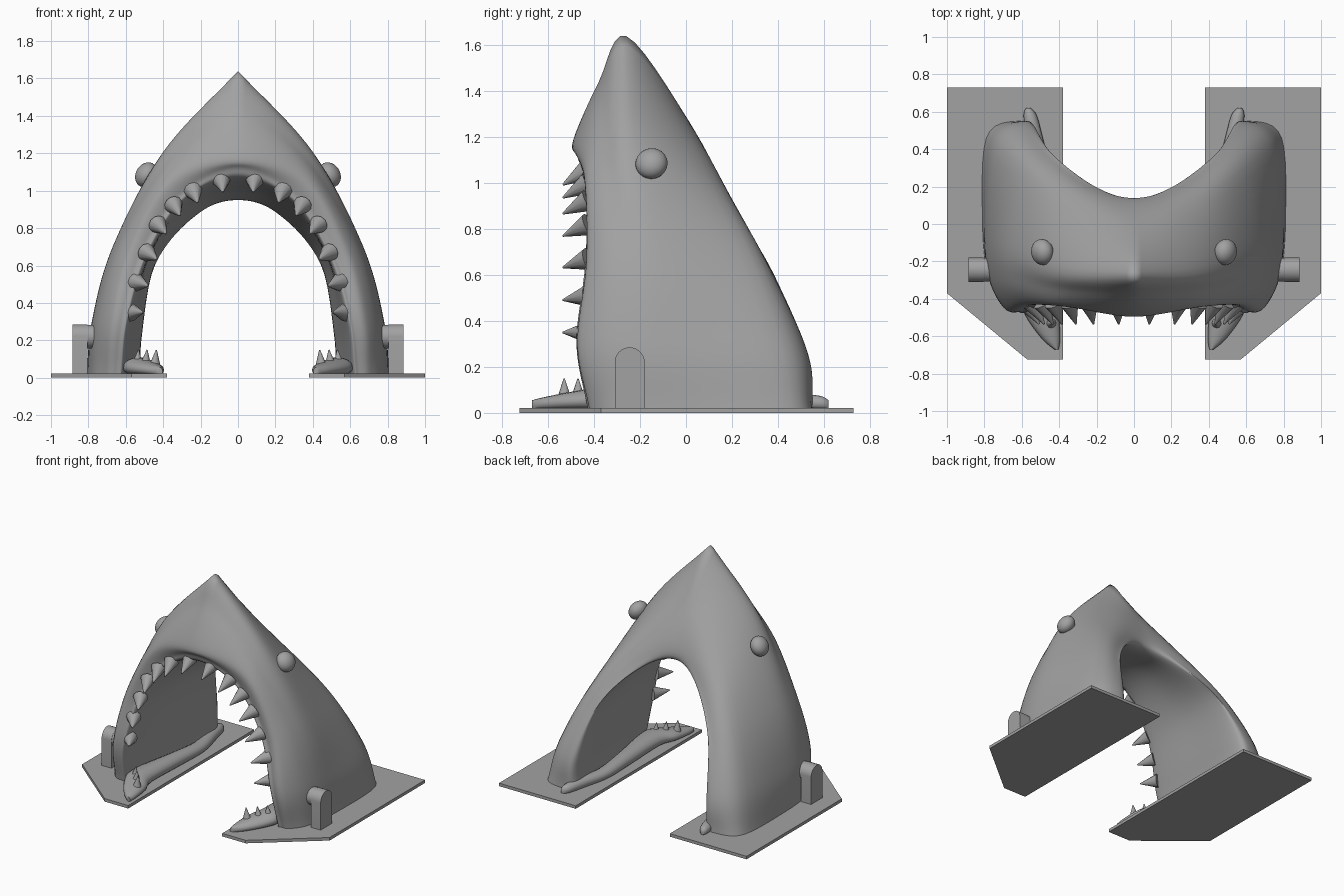
import bpy
import bmesh
import math
from mathutils import Vector, Matrix

cube = bpy.data.objects.get("Cube")
if cube:
    bpy.data.objects.remove(cube, do_unlink=True)

# one grey for the whole sculpture
grey = bpy.data.materials.new("stone grey")
grey.use_nodes = True
COLOUR = (0.36, 0.36, 0.36, 1)
grey.diffuse_color = COLOUR
grey.node_tree.nodes["Principled BSDF"].inputs["Base Color"].default_value = COLOUR


def finish(name, bm, angle=40):
    """Turn a bmesh into an object mirrored to the other side."""
    bmesh.ops.recalc_face_normals(bm, faces=bm.faces)
    mesh = bpy.data.meshes.new(name)
    bm.to_mesh(mesh)
    bm.free()
    mesh.materials.append(grey)
    for poly in mesh.polygons:
        poly.use_smooth = True
    mesh.set_sharp_from_angle(angle=math.radians(angle))
    obj = bpy.data.objects.new(name, mesh)
    bpy.context.collection.objects.link(obj)
    mirror = obj.modifiers.new("Mirror", "MIRROR")
    mirror.use_clip = True
    return obj


def spline(a, b, c, d, t):
    return 0.5 * (2 * b + (c - a) * t + (2 * a - 5 * b + 4 * c - d) * t * t
                  + (3 * b - a - 3 * c + d) * t ** 3)


def sample(pts, steps, before, after):
    """Smooth open curve through the points, with given phantom ends."""
    p = [before] + pts + [after]
    out = [spline(*p[i:i + 4], k / steps)
           for i in range(len(p) - 3) for k in range(steps)]
    return out + [pts[-1]]


def loft(bm, rings, cap_start=True, cap_end=True):
    rows = [[bm.verts.new(co) for co in ring] for ring in rings]
    n = len(rows[0])
    for low, high in zip(rows, rows[1:]):
        for i in range(n):
            j = (i + 1) % n
            bm.faces.new((low[i], low[j], high[j], high[i]))
    if cap_start:
        bm.faces.new(rows[0])
    if cap_end:
        bm.faces.new(rows[-1])


# head: guide curves rise from the foot to the centre line
guides = {
    "gum": [(.61, -.38, .02), (.58, -.425, .3), (.48, -.4, .65), (.28, -.4, .95), (0, -.42, 1.06)],
    "lip": [(.65, -.42, .02), (.62, -.47, .3), (.525, -.43, .65), (.31, -.43, .98), (0, -.475, 1.12)],
    "muzzle": [(.71, -.4, .02), (.69, -.45, .3), (.59, -.42, .68), (.36, -.44, 1.06), (0, -.49, 1.19)],
    "cheek": [(.78, -.28, .02), (.76, -.3, .32), (.64, -.31, .72), (.37, -.36, 1.16), (0, -.38, 1.44)],
    "ridge": [(.81, 0, .02), (.78, -.05, .3), (.665, -.11, .7), (.4, -.22, 1.2), (0, -.26, 1.64)],
    "flank": [(.79, .46, .02), (.73, .41, .3), (.57, .28, .68), (.34, .13, 1.01), (0, 0, 1.29)],
    "back": [(.62, .55, .02), (.575, .53, .26), (.455, .37, .62), (.23, .2, .91), (0, .135, 1.02)],
    "inner back": [(.52, .48, .02), (.515, .45, .22), (.435, .32, .63), (.21, .16, .88), (0, .08, .95)],
    "inner wall": [(.56, .05, .02), (.54, .02, .27), (.465, -.03, .65), (.25, -.11, .92), (0, -.15, 1)],
}
pointed = {"ridge": 1, "cheek": .4, "flank": .3}

curves = []
for name, pts in guides.items():
    pts = [Vector(p) for p in pts]
    mirrored = Vector((-pts[-2].x, pts[-2].y, pts[-2].z))
    after = mirrored.lerp(2 * pts[-1] - pts[-2], pointed.get(name, 0))
    curves.append(sample(pts, 10, 2 * pts[0] - pts[1], after))

rings = []
for ring in zip(*curves):
    rings.append(sample(list(ring) + [ring[0]], 6, ring[-1], ring[1])[:-1])
bm = bmesh.new()
loft(bm, rings, cap_end=False)
finish("head", bm, 60)

# lower jaw: a low bar along the inside of each foot (x, y, half width, height)
jaw_stations = [(.415, -.67, .012, .035), (.445, -.61, .05, .05), (.495, -.48, .09, .075),
                (.53, -.35, .085, .09), (.5, 0, .06, .08), (.49, .25, .05, .065),
                (.53, .45, .045, .065), (.555, .58, .035, .055), (.565, .62, .012, .035)]
pts = [Vector(p) for p in jaw_stations]
rings = []
for x, y, width, height in sample(pts, 4, pts[0], pts[-1]):
    rings.append([(x + width * math.cos(a), y, .02 + height * max(0, .4 + .6 * math.sin(a)))
                  for a in (math.tau * k / 16 for k in range(16))])
bm = bmesh.new()
loft(bm, rings)
finish("lower_jaw", bm, 60)


def tooth(bm, base, direction, length, radius):
    d = Vector(direction).normalized()
    turn = d.to_track_quat("Z", "Y").to_matrix().to_4x4()
    place = Matrix.Translation(Vector(base) + d * length * .5) @ turn
    bmesh.ops.create_cone(bm, cap_ends=True, segments=12, radius1=radius,
                          radius2=radius * .08, depth=length, matrix=place)


# upper teeth point forward and into the mouth
bm = bmesh.new()
for x, z in [(.09, 1.06), (.24, 1), (.345, .925), (.43, .82), (.49, .67), (.545, .51), (.575, .35)]:
    inward = Vector((-x, 0, .35 - z)).normalized()
    tooth(bm, (x, -.425, z), inward * .55 + Vector((0, -.9, 0)), .13, .05)
finish("upper_teeth", bm)

# lower teeth stand on the front of the jaw
bm = bmesh.new()
for x, y in [(.445, -.53), (.495, -.47), (.54, -.42)]:
    tooth(bm, (x, y, .06), (-.1, 0, 1), .09, .032)
finish("lower_teeth", bm)

# eyes: slightly flattened balls sunk into the cheeks
bm = bmesh.new()
tilt = Vector((.85, -.15, .5)).to_track_quat("Z", "Y").to_matrix().to_4x4()
bmesh.ops.create_uvsphere(bm, u_segments=32, v_segments=16, radius=.07,
                          matrix=Matrix.Translation((.49, -.15, 1.085)) @ tilt
                          @ Matrix.Diagonal((1, 1, .8, 1)))
finish("eye", bm)


def prism(bm, outline, offset):
    face = bm.faces.new([bm.verts.new(p) for p in outline])
    moved = bmesh.ops.extrude_face_region(bm, geom=[face])["geom"]
    bmesh.ops.translate(bm, vec=offset, verts=[v for v in moved if isinstance(v, bmesh.types.BMVert)])


# base plates with a cut front corner
bm = bmesh.new()
outline = [(.38, -.725), (.57, -.725), (1, -.37), (1, .73), (.38, .73)]
prism(bm, [(x, y, 0) for x, y in outline], (0, 0, .022))
finish("base_plate", bm, 30)

# round-topped hinge posts
bm = bmesh.new()
arc = [math.pi * k / 16 for k in range(17)]
outline = [(.805, -.31, .02)]
outline += [(.805, -.245 - .065 * math.cos(a), .22 + .065 * math.sin(a)) for a in arc]
outline += [(.805, -.18, .02)]
prism(bm, outline, (.08, 0, 0))
finish("hinge_post", bm, 30)

# pivot discs between head and post
bm = bmesh.new()
bmesh.ops.create_cone(bm, cap_ends=True, segments=32, radius1=.063, radius2=.063, depth=.07,
                      matrix=Matrix.Translation((.775, -.245, .22)) @ Matrix.Rotation(math.pi / 2, 4, "Y"))
finish("hinge_pivot", bm, 30)
